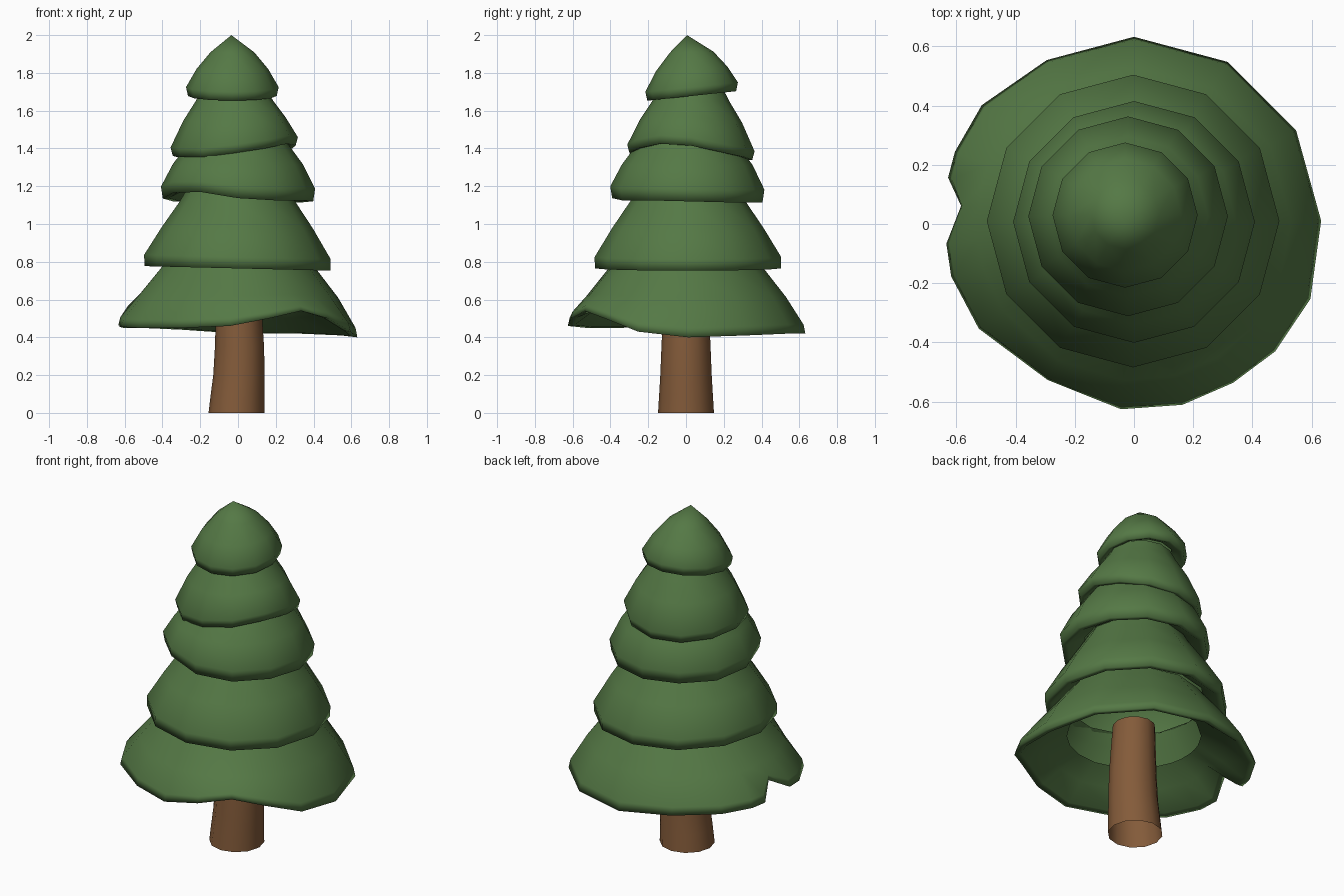
import bpy, bmesh, math

if "Cube" in bpy.data.objects:
    bpy.data.objects.remove(bpy.data.objects["Cube"])


def material(name, color):
    m = bpy.data.materials.new(name)
    m.diffuse_color = color
    m.use_nodes = True
    m.node_tree.nodes["Principled BSDF"].inputs["Base Color"].default_value = m.diffuse_color
    return m


GREEN = material("foliage", (0.09, 0.19, 0.06, 1))
BROWN = material("bark", (0.23, 0.105, 0.042, 1))


def loft(name, rings, mat):
    """Skin equal-length rings; a first ring with one point closes to a tip."""
    bm = bmesh.new()
    rows = [[bm.verts.new(p) for p in ring] for ring in rings]
    for a, b in zip(rows, rows[1:]):
        n = len(b)
        for i in range(n):
            j = (i + 1) % n
            if len(a) == 1:
                bm.faces.new((a[0], b[i], b[j]))
            else:
                bm.faces.new((a[i], b[i], b[j], a[j]))
    bmesh.ops.recalc_face_normals(bm, faces=bm.faces)
    # open shells: make the outside face outwards
    if sum(f.normal.dot(f.calc_center_median().xy.to_3d()) * f.calc_area() for f in bm.faces) < 0:
        bmesh.ops.reverse_faces(bm, faces=bm.faces)
    me = bpy.data.meshes.new(name)
    bm.to_mesh(me)
    bm.free()
    for p in me.polygons:
        p.use_smooth = True
    me.materials.append(mat)
    ob = bpy.data.objects.new(name, me)
    bpy.context.collection.objects.link(ob)
    return ob


def tier(name, cx, cy, profile, wave, tip=(0, 0)):
    """profile: (radius, z, weight); wave: (angle, z shift, radius shift) of the rim."""
    rings = []
    for r, z, w in profile:
        if r == 0:
            rings.append([(tip[0], tip[1], z)])
            continue
        ring = []
        for deg, dz, dr in wave:
            a = math.radians(deg)
            rr = r + dr * w
            ring.append((cx + rr * math.cos(a), cy + rr * math.sin(a), z + dz * w))
        rings.append(ring)
    return loft(name, rings, GREEN)


def even(values):
    return [(i * 30, v, 0) for i, v in enumerate(values)]


steps = [math.radians(30 * i) for i in range(12)]

# Pointed top
tier("top_tier", -0.03, 0.03,
     [(0, 2.0, 0), (0.115, 1.91, 0.1), (0.19, 1.82, 0.5),
      (0.245, 1.725, 1), (0.235, 1.678, 1), (0.215, 1.68, 1), (0.165, 1.715, 0.5)],
     even([0.025 * math.sin(a) for a in steps]), tip=(-0.035, 0.005))

# Upper tier, tilted to the right
tier("upper_tier", -0.02, 0.026,
     [(0.17, 1.715, 0), (0.205, 1.65, 0.1), (0.27, 1.55, 0.4),
      (0.337, 1.415, 1), (0.325, 1.37, 1), (0.30, 1.372, 1), (0.24, 1.42, 0.6)],
     even([.045, .01, -.015, -.03, -.03, -.02, -.01, -.015, -.015, .005, .03, .055]))

# Middle tier, lifted at the front left
tier("middle_tier", 0, 0.007,
     [(0.24, 1.46, 0), (0.275, 1.41, 0), (0.345, 1.315, 0.2),
      (0.408, 1.19, 0.8), (0.398, 1.125, 1), (0.365, 1.128, 1), (0.275, 1.18, 0.5)],
     even([-.005, -.01, -.01, -.01, -.005, -.005, .01, .04, .045, .012, 0, 0]))

# Lower tier
tier("lower_tier", -0.003, 0.01,
     [(0.27, 1.18, 0), (0.305, 1.12, 0), (0.40, 0.98, 0.4),
      (0.494, 0.825, 1), (0.492, 0.765, 1), (0.455, 0.768, 1), (0.375, 0.82, 0.6)],
     even([-0.012 * math.cos(a) for a in steps]))

# Bottom skirt with an inner lip, raised at the front, pinched at the left
tier("bottom_tier", 0, 0,
     [(0.37, 0.82, 0), (0.415, 0.76, 0), (0.53, 0.615, 0.12),
      (0.622, 0.485, 0.85), (0.632, 0.44, 1), (0.595, 0.445, 1), (0.48, 0.535, 0.4),
      (0.36, 0.61, 0)],
     [(1, -.04, 0), (30, -.03, 0), (60, -.02, 0), (90, -.02, 0), (118, 0, -.005),
      (142, .01, .02), (158, .01, .02), (166, .015, .015), (174, .10, -.045),
      (186, .025, .005), (196, .015, .01), (214, .01, 0), (241, .01, -.03),
      (266, .02, -.005), (285, .06, 0), (302, .10, 0), (318, .06, .01), (337, -.01, .015)])

# Slightly bent trunk, open at the base
path = [(-0.008, 0.148, 0), (-0.002, 0.142, 0.1), (0.005, 0.136, 0.2),
        (0.008, 0.130, 0.35), (0.005, 0.123, 0.5), (0, 0.115, 0.66)]
loft("trunk", [[(x + r * math.cos(a), r * math.sin(a), z) for a in steps]
               for x, r, z in path], BROWN)
